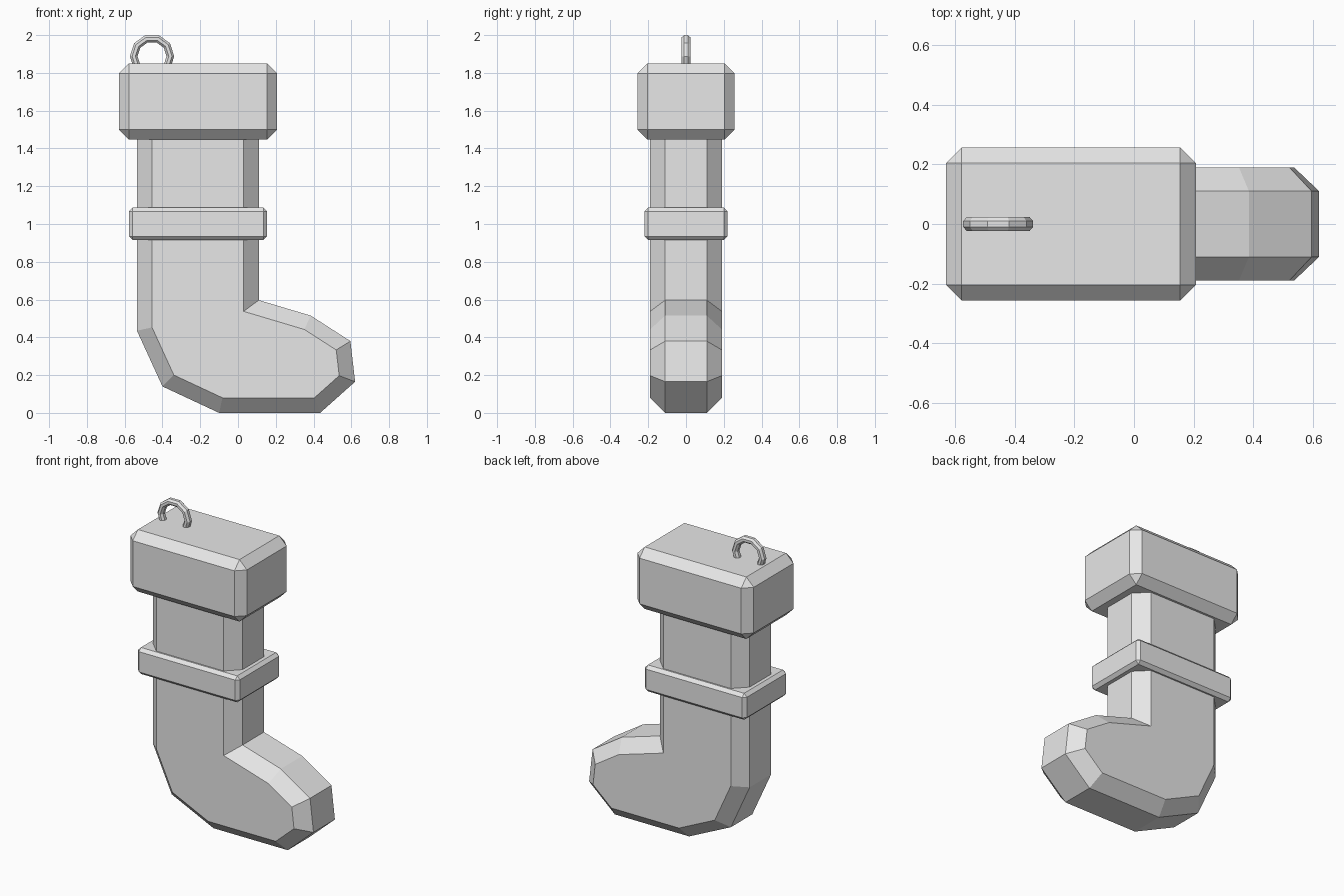
import bpy, bmesh
from math import cos, sin, pi
from mathutils import Vector

if "Cube" in bpy.data.objects:
    bpy.data.objects.remove(bpy.data.objects["Cube"], do_unlink=True)

grey = bpy.data.materials.new("light grey")
grey.use_nodes = True
GREY = (0.8, 0.8, 0.8, 1)
grey.diffuse_color = GREY
grey.node_tree.nodes["Principled BSDF"].inputs["Base Color"].default_value = GREY


def finish(name, bm):
    bmesh.ops.recalc_face_normals(bm, faces=bm.faces)
    mesh = bpy.data.meshes.new(name)
    bm.to_mesh(mesh)
    bm.free()
    mesh.materials.append(grey)
    obj = bpy.data.objects.new(name, mesh)
    bpy.context.collection.objects.link(obj)
    return obj


def bridge(bm, a, b):
    n = len(a)
    for i in range(n):
        bm.faces.new((a[i], a[(i + 1) % n], b[(i + 1) % n], b[i]))


def inset(points, d):
    """Mitred inward offset of a counter-clockwise outline."""
    result = []
    for i, p in enumerate(points):
        before = (p - points[i - 1]).normalized()
        after = (points[(i + 1) % len(points)] - p).normalized()
        n1 = Vector((-before.y, before.x))
        n2 = Vector((-after.y, after.x))
        result.append(p + (n1 + n2) * d / (1 + n1.dot(n2)))
    return result


def chamfered_box(name, low, high, width):
    bm = bmesh.new()
    bmesh.ops.create_cube(bm, size=1)
    low, high = Vector(low), Vector(high)
    for v in bm.verts:
        v.co = (low + high) / 2 + v.co * (high - low)
    obj = finish(name, bm)
    bevel = obj.modifiers.new("chamfer", 'BEVEL')
    bevel.width = width
    bevel.segments = 1
    return obj


# Leg and foot: side outline with chamfered rims
outline = [Vector(p) for p in (
    (-0.535, 1.65), (-0.535, 0.435), (-0.40, 0.14), (-0.10, 0), (0.435, 0),
    (0.62, 0.165), (0.595, 0.38), (0.385, 0.515), (0.11, 0.597), (0.11, 1.65))]
inner = inset(outline, 0.08)
bm = bmesh.new()
rings = [[bm.verts.new((p.x, y, p.y)) for p in loop] for loop, y in (
    (inner, -0.19), (outline, -0.11), (outline, 0.11), (inner, 0.19))]
for a, b in zip(rings, rings[1:]):
    bridge(bm, a, b)
bm.faces.new(rings[0])
bm.faces.new(rings[-1])
finish("stocking_leg_and_foot", bm)

# Cuff and ankle band
chamfered_box("cuff", (-0.63, -0.257, 1.447), (0.207, 0.257, 1.85), 0.053)
chamfered_box("band", (-0.578, -0.22, 0.915), (0.154, 0.22, 1.087), 0.02)

# Hanging loop: ten-sided ring with an eight-sided section
bm = bmesh.new()
centre = Vector((-0.455, 0, 1.888))
sections = []
for i in range(10):
    turn = 2 * pi * i / 10
    section = []
    for j in range(8):
        a = 2 * pi * (j + 0.5) / 8
        r = 0.097 + 0.022 * cos(a)
        section.append(bm.verts.new(
            centre + Vector((r * cos(turn), 0.025 * sin(a), r * sin(turn)))))
    sections.append(section)
for i, section in enumerate(sections):
    bridge(bm, sections[i - 1], section)
finish("hanging_loop", bm)
